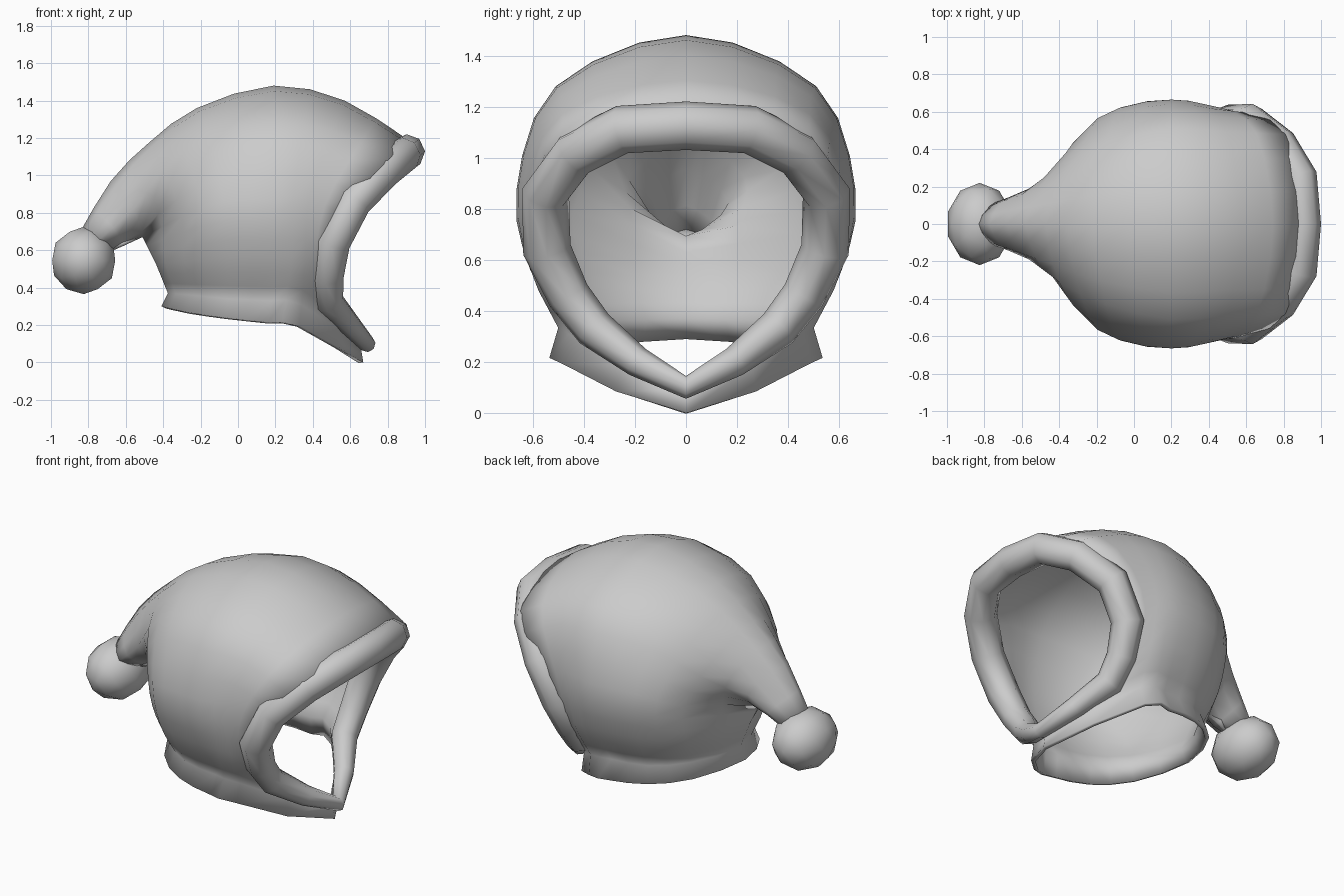
import bpy, bmesh
from mathutils import Vector

if "Cube" in bpy.data.objects:
    bpy.data.objects.remove(bpy.data.objects["Cube"])

S = 3  # resampling steps along each arc span

def mirror(p):
    return Vector((p[0], -p[1], p[2]))

def smooth(pts, n, before, after):
    """Catmull-Rom resampling with n steps per span."""
    q = [before] + pts + [after]
    out = []
    for i in range(1, len(q) - 2):
        a, b, c, d = q[i - 1:i + 3]
        for k in range(n):
            t = k / n
            out.append(0.5 * (2 * b + (c - a) * t + (2 * a - 5 * b + 4 * c - d) * t * t
                              + (3 * b - a - 3 * c + d) * t ** 3))
    return out + [pts[-1].copy()]

def finish(name, bm):
    mesh = bpy.data.meshes.new(name)
    bm.to_mesh(mesh)
    bm.free()
    ob = bpy.data.objects.new(name, mesh)
    bpy.context.collection.objects.link(ob)
    for p in mesh.polygons:
        p.use_smooth = True
    return ob

# Half arcs of the hood from face opening to back: skirt, foot, low side, side, upper, crown
ARCS = [
    [(.67, 0, 0), (.655, 0, .09), (.47, .47, .43), (.55, .60, .79), (.81, .48, 1.09), (.91, 0, 1.19)],
    [(.33, .49, .195), (.34, .46, .31), (.36, .59, .55), (.38, .64, .88), (.50, .49, 1.24), (.57, 0, 1.40)],
    [(.16, .515, .215), (.18, .48, .33), (.20, .61, .56), (.20, .665, .87), (.20, .51, 1.28), (.19, 0, 1.48)],
    [(-.07, .48, .24), (-.05, .45, .34), (-.06, .57, .56), (-.08, .62, .86), (-.15, .43, 1.22), (-.22, 0, 1.36)],
    [(-.28, .33, .27), (-.25, .31, .36), (-.29, .40, .54), (-.30, .46, .78), (-.40, .31, 1.03), (-.47, 0, 1.18)],
    [(-.41, 0, .30), (-.375, 0, .37), (-.44, 0, .53), (-.51, 0, .67), (-.56, .19, .82), (-.68, 0, .97)],
]
arcs = [[Vector(p) for p in a] for a in ARCS]
# Guide arc past the back: mirrored below, tail end above
tail_end = [Vector(p) for p in [(-.71, 0, .58), (-.785, .10, .62), (-.86, 0, .67)]]
arcs.append([mirror(p) for p in arcs[4][:3]] + tail_end)

cols = []
for j in range(6):
    c = [a[j] for a in arcs]
    before = mirror(c[1]) if j < 2 else 2 * c[0] - c[1]   # rounded chin
    cols.append(smooth(c, 2, before, 2 * c[-1] - c[-2]))

bm = bmesh.new()
grid = []
for r in range(len(cols[0])):
    skirt, body = cols[0][r], [cols[j][r] for j in range(1, 6)]
    full = body + [mirror(p) for p in reversed(body[:-1])]
    if r < 10:
        line = smooth(full, S, 2 * full[0] - full[1], 2 * full[-1] - full[-2])
    else:
        low = [body[i].lerp(body[i + 1], k / S) for i in (0, 1) for k in range(S)]
        line = low + smooth(full[2:7], S, full[5], full[3]) + [mirror(p) for p in reversed(low)]
    line = [skirt] + line + [mirror(skirt)]
    grid.append([bm.verts.new(p) for p in line])
for r in range(len(grid) - 1):
    span = range(len(grid[0]) - 1) if r < 10 else range(1 + 2 * S, 1 + 6 * S)
    for c in span:
        bm.faces.new((grid[r][c], grid[r][c + 1], grid[r + 1][c + 1], grid[r + 1][c]))
bmesh.ops.delete(bm, geom=[v for v in bm.verts if not v.link_faces], context='VERTS')
bmesh.ops.remove_doubles(bm, verts=bm.verts, dist=0.002)
bmesh.ops.recalc_face_normals(bm, faces=bm.faces)
top = max(bm.faces, key=lambda f: f.calc_center_median().z)
if top.normal.z < 0:
    bmesh.ops.reverse_faces(bm, faces=bm.faces)
hood = finish("hood", bm)
sol = hood.modifiers.new("thickness", 'SOLIDIFY')
sol.thickness = 0.025
sol.offset = -1

# Padded trim around the face opening: centre line and radius
TRIM = [(.905, 0, 1.125, .095), (.885, .25, 1.11, .095), (.775, .43, 1.02, .095),
        (.62, .55, .86, .095), (.505, .545, .64, .095), (.48, .46, .46, .085),
        (.485, .36, .33, .08), (.60, .19, .20, .06), (.69, 0, .10, .045)]
loop = [(Vector(t[:3]), t[3]) for t in TRIM]
loop += [(mirror(p), r) for p, r in reversed(loop[1:-1])]
cu = bpy.data.curves.new("face_trim", 'CURVE')
cu.dimensions = '3D'
cu.bevel_depth = 1
cu.bevel_resolution = 2
sp = cu.splines.new('POLY')
sp.points.add(len(loop) - 1)
sp.use_cyclic_u = True
for pt, (p, r) in zip(sp.points, loop):
    pt.co = (*p, 1)
    pt.radius = r
trim = bpy.data.objects.new("face_trim", cu)
bpy.context.collection.objects.link(trim)
bpy.ops.object.select_all(action='DESELECT')
trim.select_set(True)
bpy.context.view_layer.objects.active = trim
bpy.ops.object.convert(target='MESH')
bpy.ops.object.shade_smooth()

# Pompom at the tip of the tail
bm = bmesh.new()
bmesh.ops.create_icosphere(bm, subdivisions=2, radius=1)
bmesh.ops.scale(bm, vec=(.177, .22, .18), verts=bm.verts)
bmesh.ops.translate(bm, vec=(-.825, 0, .545), verts=bm.verts)
finish("pompom", bm)
